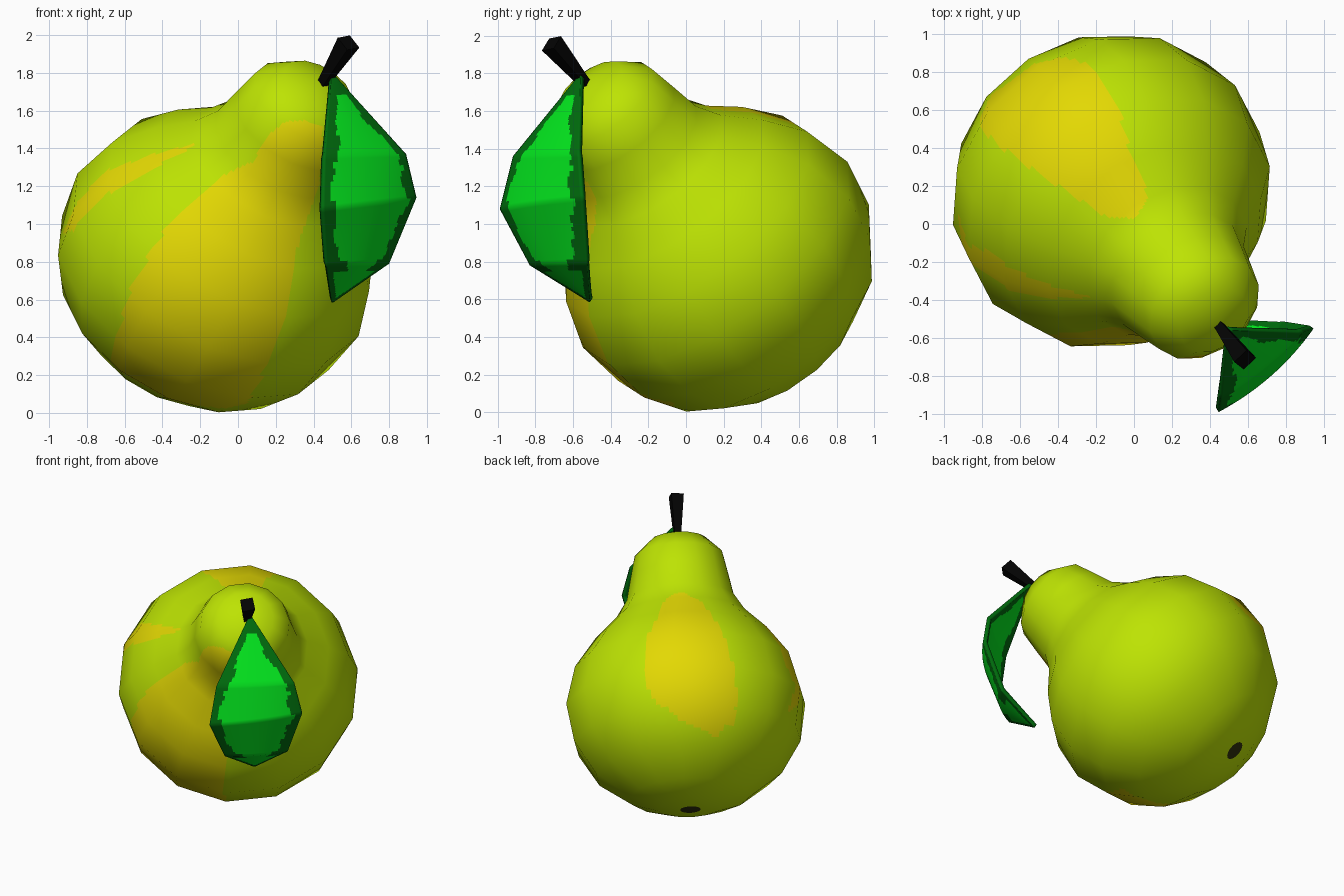
import bpy, math, random
from mathutils import Vector

if "Cube" in bpy.data.objects:
    bpy.data.objects.remove(bpy.data.objects["Cube"])

random.seed(4)


def material(name, rgb):
    m = bpy.data.materials.new(name)
    m.diffuse_color = (*rgb, 1)
    m.use_nodes = True
    m.node_tree.nodes["Principled BSDF"].inputs["Base Color"].default_value = m.diffuse_color
    return m


lime = material("lime_skin", (0.51, 0.77, 0.001))
yellow = material("yellow_blush", (0.77, 0.69, 0.001))
black = material("stem_black", (0.001, 0.001, 0.001))
blossom = material("blossom_dark", (0.03, 0.03, 0.004))
bright = material("leaf_bright", (0.001, 0.80, 0.013))
dark = material("leaf_dark", (0.0, 0.15, 0.004))


def make_object(name, verts, faces, mats):
    me = bpy.data.meshes.new(name)
    me.from_pydata(verts, [], faces)
    for m in mats:
        me.materials.append(m)
    ob = bpy.data.objects.new(name, me)
    bpy.context.collection.objects.link(ob)
    return ob


def inside(px, py, poly):
    hit = False
    for (ax, ay), (bx, by) in zip(poly, poly[1:] + poly[:1]):
        if (ay > py) != (by > py) and px < ax + (py - ay) * (bx - ax) / (by - ay):
            hit = not hit
    return hit


# Tilted pear axis and frame
centre = Vector((-0.11, 0.16, 0.83))
axis = Vector((0.43, -0.54, 0.725)).normalized()
side = axis.cross(Vector((0, 0, 1))).normalized()
up = side.cross(axis)

# Pear profile: (distance along axis, radius), 14 sides
profile = [(-0.795, 0), (-0.77, 0.22), (-0.69, 0.43), (-0.51, 0.67), (-0.27, 0.815),
           (0.01, 0.86), (0.29, 0.785), (0.50, 0.63), (0.66, 0.47), (0.79, 0.39),
           (0.96, 0.355), (1.12, 0.32), (1.24, 0.20), (1.29, 0)]
SIDES, CUT = 14, 12


def ring_normal(i):
    if i == 0:
        return (-1, 0)
    if i == len(profile) - 1:
        return (1, 0)
    ds = profile[i + 1][0] - profile[i - 1][0]
    dr = profile[i + 1][1] - profile[i - 1][1]
    n = math.hypot(ds, dr)
    return (-dr / n, ds / n)


def radial(j):
    a = 2 * math.pi * (j + 0.81) / SIDES
    return side * math.cos(a) + up * math.sin(a)


# Fine grid lying on the coarse facets, with smooth interpolated normals
verts, normals, faces = [], [], []
cols = SIDES * CUT
rows = (len(profile) - 1) * CUT
for i in range(rows + 1):
    k = min(i // CUT, len(profile) - 2)
    f = i / CUT - k
    (s0, r0), (s1, r1) = profile[k], profile[k + 1]
    (a0, b0), (a1, b1) = ring_normal(k), ring_normal(k + 1)
    for j in range(1 if i in (0, rows) else cols):
        q, g = j // CUT, (j % CUT) / CUT
        out = radial(q).lerp(radial(q + 1), g)
        verts.append(centre + axis * (s0 + (s1 - s0) * f) + out * (r0 + (r1 - r0) * f))
        normals.append((axis * (a0 + (a1 - a0) * f) + out * (b0 + (b1 - b0) * f)).normalized())
last = len(verts) - 1
for j in range(cols):
    n = (j + 1) % cols
    faces.append((0, 1 + n, 1 + j))
    top = 1 + (rows - 2) * cols
    faces.append((last, top + j, top + n))
    for i in range(rows - 2):
        a, b = 1 + i * cols, 1 + (i + 1) * cols
        faces.append((a + j, a + n, b + n, b + j))
pear = make_object("pear_body", verts, faces, [lime, yellow, blossom])

# Yellow blush outlines, as seen from the front (x, z) and from the top (x, y)
front_blush = [(0.12, 1.40), (0.17, 1.48), (0.25, 1.54), (0.35, 1.55), (0.45, 1.52), (0.43, 1.2),
               (0.32, 0.9), (0.26, 0.55), (0.12, 0.18), (0.02, 0.0), (-0.4, -0.05),
               (-0.67, 0.25), (-0.66, 0.36), (-0.55, 0.70), (-0.40, 0.95), (-0.1, 1.25), (0.08, 1.33)]
left_blush = [(-0.2, 1.43), (-0.45, 1.37), (-0.7, 1.28), (-0.85, 1.12), (-0.93, 0.95),
              (-0.87, 0.97), (-0.75, 1.12), (-0.5, 1.27)]
top_blush = [(-0.79, 0.48), (-0.81, 0.56), (-0.75, 0.68), (-0.53, 0.84), (-0.37, 0.88), (-0.22, 0.83),
             (-0.08, 0.6), (-0.02, 0.38), (0.05, 0.25), (0.07, 0.12), (0.0, 0.03), (-0.15, 0.04),
             (-0.4, 0.2), (-0.6, 0.33)]
for p in pear.data.polygons:
    p.use_smooth = True
    x, y, z = p.center
    rel = p.center - centre
    s = rel.dot(axis)
    if s < 0 and (rel - axis * s).length < 0.066:
        p.material_index = 2
    elif (y < -0.06 and inside(x, z, front_blush)) or (y < 0.12 and inside(x, z, left_blush)) or \
            (z > 0.9 and inside(x, y, top_blush)):
        p.material_index = 1
pear.data.normals_split_custom_set_from_vertices(normals)

# Stem: four-sided, flaring to its flat end
base, tip = Vector((0.45, -0.535, 1.745)), Vector((0.585, -0.715, 1.96))
d = (tip - base).normalized()
u = d.cross(Vector((0, 0, 1))).normalized()
w = u.cross(d)
sv = []
for c, r in ((base, 0.032), (tip, 0.064)):
    for k in range(4):
        a = math.pi / 2 * k + 0.6
        sv.append(c + (u * math.cos(a) + w * math.sin(a)) * r)
make_object("stem", sv, [(3, 2, 1, 0), (4, 5, 6, 7)] +
            [(k, (k + 1) % 4, 4 + (k + 1) % 4, 4 + k) for k in range(4)], [black])

# Leaf: left and right edge stations from stem to hanging tip
outward = Vector((0.7, -0.7, 0.1))
stations = [((0.495, -0.57, 1.79), (0.51, -0.56, 1.79), 0),
            ((0.455, -0.92, 1.36), (0.89, -0.57, 1.37), 0.02),
            ((0.445, -0.99, 1.08), (0.945, -0.55, 1.14), 0.04),
            ((0.465, -0.83, 0.78), (0.80, -0.525, 0.79), 0.04),
            ((0.495, -0.515, 0.585), (0.505, -0.51, 0.585), 0)]
NU, NV = 40, 16
lv, lf, shade = [], [], []
for i in range(4 * NV + 1):
    k = min(i // NV, 3)
    f = i / NV - k
    row = []
    for L, R, b in stations[k:k + 2]:
        row.append([Vector(L).lerp(Vector(R), j / NU) +
                    outward * b * (1 - (2 * j / NU - 1) ** 2) for j in range(NU + 1)])
    lv += [p.lerp(q, f) for p, q in zip(*row)]
wobble = [[random.uniform(-0.02, 0.025) for _ in range(4 * NV)] for _ in range(2)]
for i in range(4 * NV):
    width = (lv[i * (NU + 1)] - lv[i * (NU + 1) + NU]).length
    for j in range(NU):
        a = i * (NU + 1) + j
        lf.append((a, a + 1, a + NU + 2, a + NU + 1))
        edge = min(j + 0.5, NU - j - 0.5) / NU * width
        margin = min(0.065 + wobble[j > NU / 2][i // 2], 0.27 * width)
        if i > 3 * NV + 2:
            margin = 0.035
        low_band = 3 * NV - 1 <= i <= 3 * NV + 2 and edge < 0.13
        shade.append(1 if edge < margin or i < 4 or i > 4 * NV - 2 or low_band else 0)
leaf = make_object("leaf", lv, lf, [bright, dark])
for p, m in zip(leaf.data.polygons, shade):
    p.material_index = m
    p.use_smooth = True
# make the face side point outward, then thicken inward
if leaf.data.polygons[len(lf) // 2].normal.dot(outward) < 0:
    leaf.data.flip_normals()
thick = leaf.modifiers.new("thickness", "SOLIDIFY")
thick.thickness = 0.03
thick.offset = -1
thick.material_offset_rim = 1
bpy.context.view_layer.objects.active = leaf
leaf.select_set(True)
bpy.ops.object.shade_smooth_by_angle(angle=math.radians(50))
